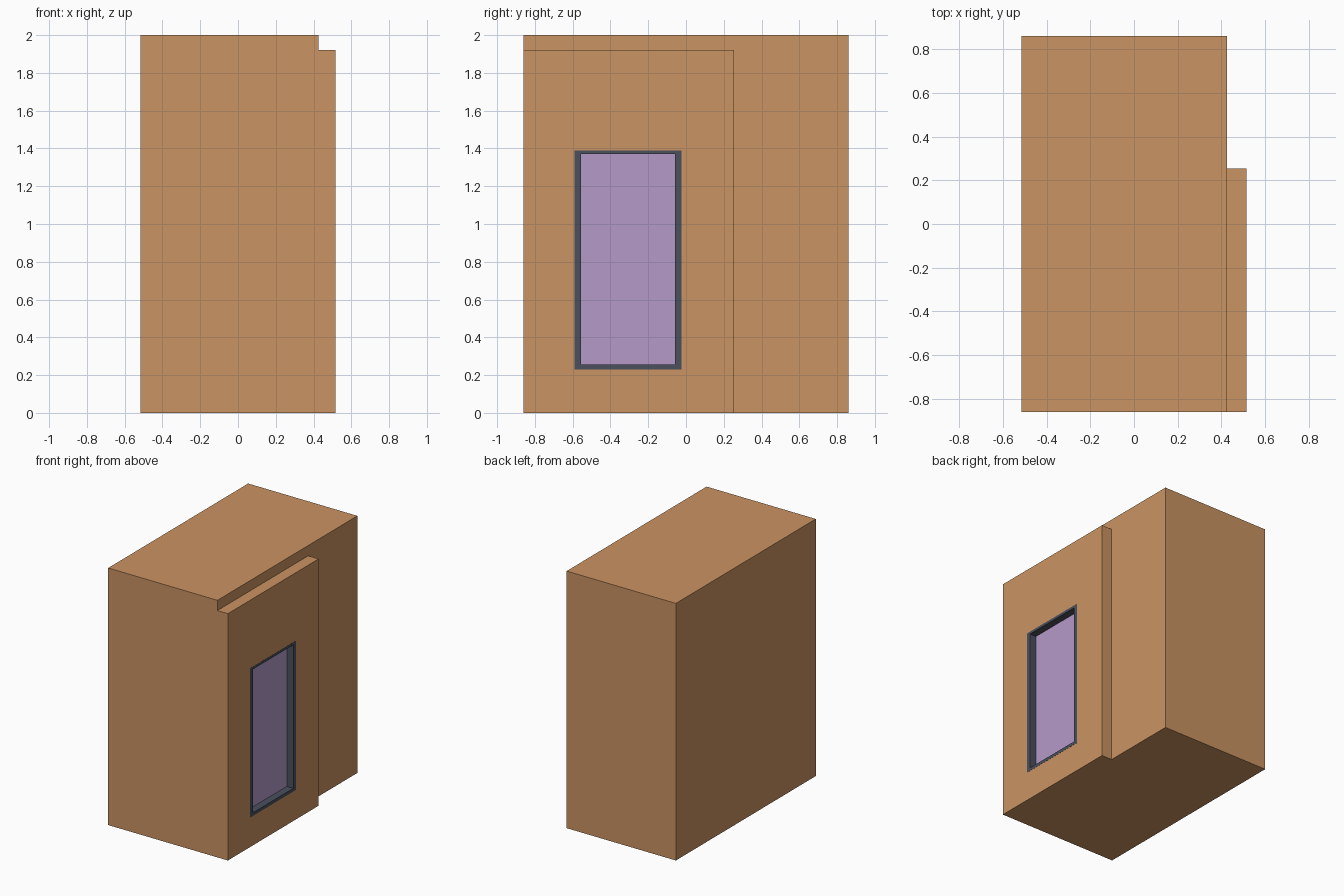
import bpy
import bmesh

cube = bpy.data.objects.get("Cube")
if cube:
    bpy.data.objects.remove(cube, do_unlink=True)


def material(name, color):
    mat = bpy.data.materials.new(name)
    mat.use_nodes = True
    mat.diffuse_color = (*color, 1)
    mat.node_tree.nodes["Principled BSDF"].inputs["Base Color"].default_value = (*color, 1)
    return mat


def box(name, low, high, mat=None):
    bm = bmesh.new()
    bmesh.ops.create_cube(bm, size=1)
    for v in bm.verts:
        v.co = [lo + (c + 0.5) * (hi - lo) for c, lo, hi in zip(v.co, low, high)]
    mesh = bpy.data.meshes.new(name)
    bm.to_mesh(mesh)
    bm.free()
    obj = bpy.data.objects.new(name, mesh)
    bpy.context.collection.objects.link(obj)
    if mat:
        mesh.materials.append(mat)
    return obj


def cut(obj, low, high):
    """Subtract a box from the object and apply the result."""
    cutter = box("cutter", low, high)
    cutter.hide_render = True
    mod = obj.modifiers.new("opening", "BOOLEAN")
    mod.operation = "DIFFERENCE"
    mod.solver = "EXACT"
    mod.object = cutter
    bpy.context.view_layer.objects.active = obj
    bpy.ops.object.modifier_apply(modifier=mod.name)
    bpy.data.objects.remove(cutter, do_unlink=True)


wall_tan = material("wall_tan", (0.59, 0.292, 0.122))
frame_grey = material("frame_grey", (0.069, 0.08, 0.107))
glass_lilac = material("glass_lilac", (0.462, 0.323, 0.584))

seam, face, recess = 0.425, 0.515, 0.46
front, back = -0.86, 0.86

# Main block
box("main_block", (-face, front, 0), (seam, back, 2), wall_tan)

# Raised side panel with a window opening
outer_low, outer_high = (-0.59, 0.23), (-0.025, 1.39)
inner_low, inner_high = (-0.555, 0.255), (-0.057, 1.37)
panel = box("side_panel", (seam, front, 0), (face, 0.255, 1.92), wall_tan)
cut(panel, (recess - 0.01, *outer_low), (face + 0.1, *outer_high))

# Window frame lining the opening
frame = box("window_frame", (recess - 0.01, *outer_low), (face + 0.001, *outer_high), frame_grey)
cut(frame, (recess - 0.1, *inner_low), (face + 0.1, *inner_high))

# Recessed pane
box("window_pane", (recess - 0.009, *inner_low), (recess, *inner_high), glass_lilac)
